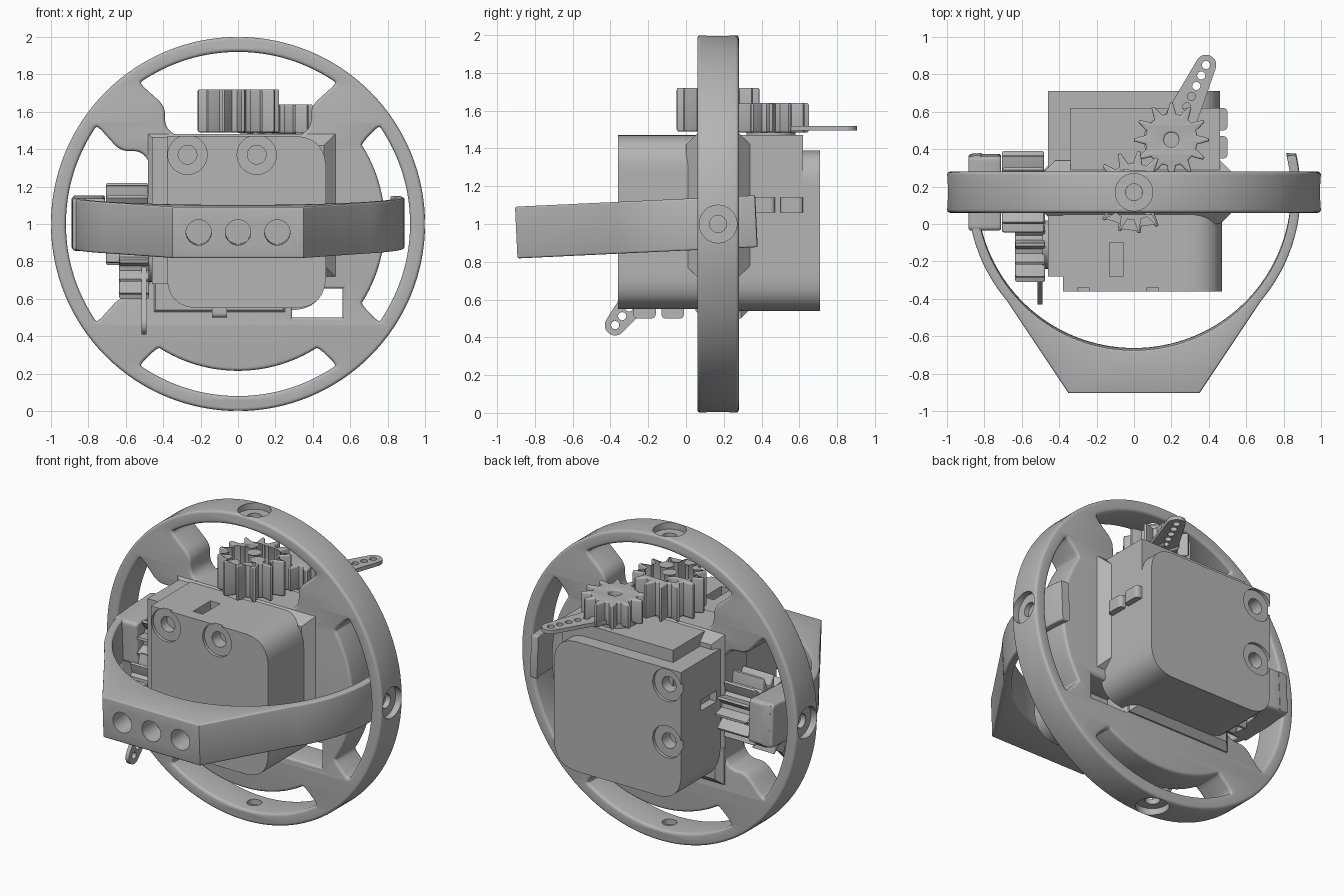
import bpy, bmesh
from math import sin, cos, pi, radians, atan2, hypot
from mathutils import Matrix, Vector

cube = bpy.data.objects.get("Cube")
if cube:
    bpy.data.objects.remove(cube)

grey = bpy.data.materials.new("plain_grey")
grey.use_nodes = True
tone = (0.46, 0.46, 0.46, 1)
grey.diffuse_color = tone
grey.node_tree.nodes["Principled BSDF"].inputs["Base Color"].default_value = tone

AXES = {  # profile plane to world space
    "z": Matrix.Identity(4),
    "y": Matrix.Rotation(pi / 2, 4, "X"),
    "x": Matrix(((0, 0, 1, 0), (1, 0, 0, 0), (0, 1, 0, 0), (0, 0, 0, 1))),
}
parts = []


# ---- profile helpers ----
def arc(r, a0, a1, n=32, c=(0, 0)):
    steps = [radians(a0 + (a1 - a0) * i / n) for i in range(n + 1)]
    return [(c[0] + r * cos(a), c[1] + r * sin(a)) for a in steps]


def circle(r, c=(0, 0), n=32):
    return arc(r, 0, 360, n, c)[:-1]


def rect(x0, x1, y0, y1):
    return [(x0, y0), (x1, y0), (x1, y1), (x0, y1)]


def turn(pts, a):
    return [(x * cos(a) - y * sin(a), x * sin(a) + y * cos(a)) for x, y in pts]


def shift(pts, dx, dy):
    return [(x + dx, y + dy) for x, y in pts]


def soften(pts, radii):
    """Round the sharp corners of a polygon."""
    out, n = [], len(pts)
    for i in range(n):
        a, p, b = (Vector(pts[(i + k) % n]) for k in (-1, 0, 1))
        r = radii[i] if isinstance(radii, (list, tuple)) else radii
        u, v = a - p, b - p
        if r == 0 or u.angle(v) > radians(160):
            out.append(tuple(p))
            continue
        s = p + u.normalized() * min(r, u.length * 0.48)
        e = p + v.normalized() * min(r, v.length * 0.48)
        for k in range(9):
            t = k / 8
            w = 0.8284 * t * (1 - t)  # gives a near-circular corner
            q = s * (1 - t) ** 2 + e * t ** 2 + p * (2 * t * (1 - t))
            out.append(tuple(q + (p - (s + e) / 2) * (w * 0.3)))
    return out


# ---- solid helpers ----
def prism(name, outline, axis, a, b, bevel=0.0, holes=(), seg=2, keep=True):
    cu = bpy.data.curves.new(name, "CURVE")
    cu.dimensions, cu.fill_mode = "2D", "BOTH"
    for pts in [outline, *holes]:
        sp = cu.splines.new("POLY")
        sp.points.add(len(pts) - 1)
        for q, (x, y) in zip(sp.points, pts):
            q.co = (x, y, 0, 1)
        sp.use_cyclic_u = True
    cu.extrude = (b - a) / 2 - bevel
    cu.bevel_depth, cu.bevel_resolution, cu.offset = bevel, seg, -bevel
    tmp = bpy.data.objects.new(name + "_profile", cu)
    bpy.context.collection.objects.link(tmp)
    me = bpy.data.meshes.new_from_object(tmp.evaluated_get(bpy.context.evaluated_depsgraph_get()))
    bpy.data.objects.remove(tmp)
    bpy.data.curves.remove(cu)
    move = Vector([(a + b) / 2 if axis == k else 0 for k in "xyz"])
    me.transform(Matrix.Translation(move) @ AXES[axis])
    bm = bmesh.new()
    bm.from_mesh(me)
    bmesh.ops.remove_doubles(bm, verts=bm.verts, dist=0.0002)
    bmesh.ops.recalc_face_normals(bm, faces=bm.faces)
    bm.to_mesh(me)
    bm.free()
    me.name = name
    ob = bpy.data.objects.new(name, me)
    bpy.context.collection.objects.link(ob)
    if keep:
        parts.append(ob)
    return ob


def drill(ob, outline, axis, a, b):
    cutter = prism("cutter", outline, axis, a, b, keep=False)
    cutter.hide_render = True
    mod = ob.modifiers.new("cut", "BOOLEAN")
    mod.operation, mod.solver, mod.object = "DIFFERENCE", "EXACT", cutter
    me = bpy.data.meshes.new_from_object(ob.evaluated_get(bpy.context.evaluated_depsgraph_get()))
    ob.modifiers.clear()
    if len(me.polygons):
        ob.data = me
    bpy.data.objects.remove(cutter)


def gear(name, c, axis, a, b, r, root, n, holes):
    tooth = [(-0.33, root), (-0.19, (r + root) / 2), (-0.14, r - 0.02), (-0.07, r),
             (0.07, r), (0.14, r - 0.02), (0.19, (r + root) / 2), (0.33, root)]
    pts = [(c[0] + q * cos((i + f) * 2 * pi / n), c[1] + q * sin((i + f) * 2 * pi / n))
           for i in range(n) for f, q in tooth]
    return prism(name, pts, axis, a, b, 0.01, [shift(h, *c) for h in holes])


def horn(name, base, tip, axis, a, b):
    d = (tip[0] - base[0], tip[1] - base[1])
    L, ang = hypot(*d), atan2(d[1], d[0])
    outline = arc(0.1, 95, 265, 16) + arc(0.055, -85, 85, 12, (L, 0))
    holes = [circle(0.022, (L * f, 0), 12) for f in (0.44, 0.58, 0.72, 0.86, 1)]
    place = lambda p: shift(turn(p, ang), *base)
    prism(name, place(outline), axis, a, b, 0, [place(h) for h in holes])


# ---- wheel frame: large windows at top and side, thin slots elsewhere ----
MID = 0.17
window = soften(arc(0.92, 55, 125) + [(-0.39, 0.63), (-0.39, 0.52), (-0.33, 0.47),
                                     (0.33, 0.47), (0.39, 0.52), (0.39, 0.63)], 0.06)
slot = soften(arc(0.92, -35, 35) + arc(0.785, 33, -33), 0.06)
holes = [window, turn(window, pi / 2), slot, turn(slot, -pi / 2), rect(0.29, 0.56, -0.5, -0.345)]
frame = prism("wheel_frame", shift(circle(1, n=128), 0, 1), "y", 0.06, 0.28, 0.018,
              [shift(h, 0, 1) for h in holes], 3)
for axis, c, mid in (("z", (0, MID), 1), ("x", (MID, 1), 0)):
    for s in (-1, 1):
        for r, inner, outer in ((0.1, 0.955, 1.1), (0.045, 0.85, 1.1)):
            lo, hi = sorted((mid + s * inner, mid + s * outer))
            drill(frame, circle(r, c), axis, lo, hi)

# ---- collars joining frame and motor cases ----
prism("upper_collar", rect(-0.48, 0.52, 0.72, 1.48), "y", 0, 0.34, 0.06, seg=0)
prism("lower_collar", rect(-0.48, 0.28, 0.5, 0.74), "y", 0.05, 0.33, 0.04, seg=0)

# ---- front motor, shaft to the side ----
R = 0.2
front = prism("front_motor_case", soften(rect(-0.38, 0.47, 0.55, 1.47), (R, R, R, 0)), "y", -0.36, 0.1)
prism("front_shaft_block", rect(-0.46, -0.2, 0.68, 1.465), "y", -0.28, 0.1)
for x in (-0.27, 0.1):
    drill(front, circle(0.105, (x, 1.37)), "y", -0.4, -0.34)
    drill(front, circle(0.05, (x, 1.37)), "y", -0.4, -0.26)
drill(front, rect(-0.13, -0.06, -0.28, -0.1), "z", 1.4, 1.6)

# ---- back motor, shaft upwards ----
back = prism("back_motor_case", soften(rect(-0.46, 0.46, 0.54, 1.39), (R, R, R, 0)), "y", 0.24, 0.71)
prism("back_shaft_block", rect(-0.34, 0.46, 1.0, 1.47), "y", 0.24, 0.62)
for z in (0.91, 1.28):
    drill(back, circle(0.105, (-0.36, z)), "y", 0.69, 0.8)
    drill(back, circle(0.05, (-0.36, z)), "y", 0.61, 0.8)
drill(back, rect(0.34, 0.5, 1.06, 1.13), "x", -0.6, -0.41)

# ---- mounting tabs ----
for i, y in enumerate((0.35, 0.5)):
    prism(f"back_tab_{i + 1}", soften(rect(0.4, 0.5, y, y + 0.12), 0.03), "z", 1.06, 1.14)
    prism(f"front_tab_{i + 1}", soften(rect(MID * 2 - y - 0.12, MID * 2 - y, 0.5, 0.6), 0.03),
          "x", -0.14, -0.06)

# ---- gear pairs ----
row = [circle(0.035, (d, -d), 16) for d in (-0.075, 0, 0.075)]
bore = [circle(0.04, n=20)]
gear("top_driven_gear", (0, MID), "z", 1.49, 1.72, 0.22, 0.155, 13, row)
gear("top_drive_gear", (0.2, 0.45), "z", 1.485, 1.64, 0.2, 0.14, 12, bore)
gear("side_driven_gear", (MID, 1), "x", -0.705, -0.48, 0.22, 0.155, 13, row)
gear("side_drive_gear", (-0.11, 0.8), "x", -0.635, -0.475, 0.2, 0.14, 12, bore)
prism("top_drive_hub", circle(0.13, (0.18, 0.45)), "z", 1.4, 1.5)
prism("side_drive_hub", circle(0.13, (-0.11, 0.82)), "x", -0.49, -0.4)
horn("top_horn", (0.2, 0.45), (0.385, 0.85), "z", 1.495, 1.52)
horn("side_horn", (-0.11, 0.8), (-0.375, 0.465), "x", -0.515, -0.49)

# ---- tilted front bumper band ----
band = (arc(0.89, 13, -40, 24) + [(0.35, -1.07), (-0.35, -1.07)] + arc(0.89, 220, 167, 24)
        + arc(0.84, 166, 374, 80))
bumper = prism("front_bumper", band, "z", -0.137, 0.137, 0.01)
for x in (-0.21, 0, 0.21):
    drill(bumper, circle(0.068, (x, 0)), "y", -1.2, -0.93)
lug = prism("side_lug", soften(rect(-0.2, 0.2, -0.14, 0.14), 0.03), "x", -0.885, -0.71, 0.015)
drill(lug, circle(0.045), "x", -1, -0.78)
tilt = Matrix.Translation((0, MID, 1.005)) @ Matrix.Rotation(radians(2.7), 4, "X")
for ob in (bumper, lug):
    ob.data.transform(tilt)

# ---- material and shading ----
bpy.ops.object.select_all(action="DESELECT")
for ob in parts:
    ob.data.materials.clear()
    ob.data.materials.append(grey)
    for f in ob.data.polygons:
        f.material_index = 0
    ob.select_set(True)
bpy.context.view_layer.objects.active = parts[0]
bpy.ops.object.shade_smooth_by_angle(angle=radians(32))
